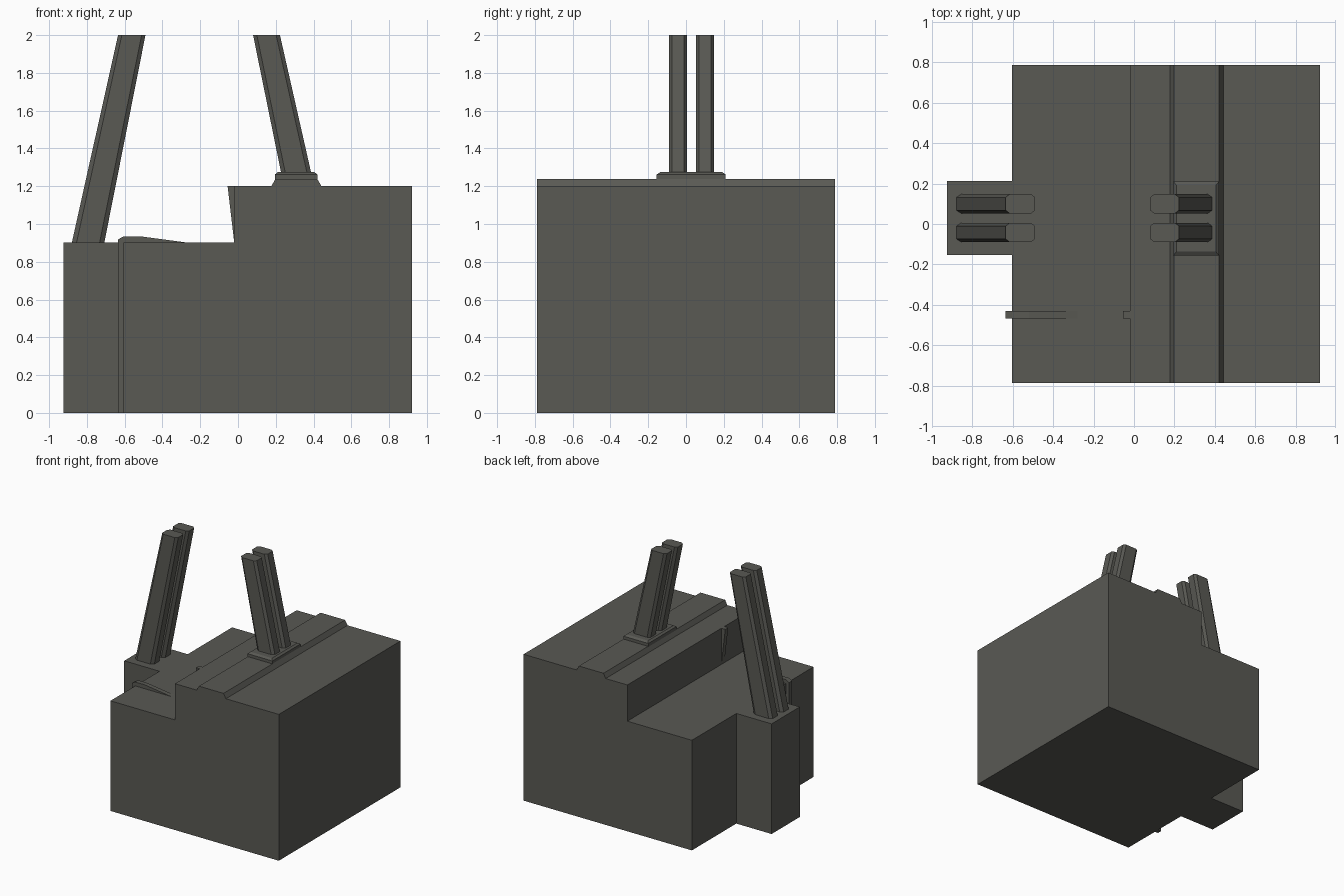
import bpy, bmesh

if "Cube" in bpy.data.objects:
    bpy.data.objects.remove(bpy.data.objects["Cube"])

grey = bpy.data.materials.new("dark_concrete_grey")
grey.diffuse_color = (0.1, 0.1, 0.088, 1)
grey.use_nodes = True
grey.node_tree.nodes["Principled BSDF"].inputs["Base Color"].default_value = grey.diffuse_color


def loft(name, lower, upper):
    """Closed solid between two matching rings of points."""
    bm = bmesh.new()
    a = [bm.verts.new(p) for p in lower]
    b = [bm.verts.new(p) for p in upper]
    n = len(a)
    bm.faces.new(a[::-1])
    bm.faces.new(b)
    for i in range(n):
        j = (i + 1) % n
        bm.faces.new((a[i], a[j], b[j], b[i]))
    bmesh.ops.recalc_face_normals(bm, faces=bm.faces)
    mesh = bpy.data.meshes.new(name)
    bm.to_mesh(mesh)
    bm.free()
    mesh.materials.append(grey)
    obj = bpy.data.objects.new(name, mesh)
    bpy.context.collection.objects.link(obj)
    return obj


def extrude_y(name, profile, y0, y1):
    """Side profile in x and z, extruded across y."""
    return loft(name, [(x, y0, z) for x, z in profile], [(x, y1, z) for x, z in profile])


def ring(x0, x1, y0, y1, z, cx=0.0, cy=0.0):
    """Horizontal rectangle, with cut corners if cx and cy are given."""
    if not cx:
        return [(x0, y0, z), (x1, y0, z), (x1, y1, z), (x0, y1, z)]
    return [(x0 + cx, y0, z), (x1 - cx, y0, z), (x1, y0 + cy, z), (x1, y1 - cy, z),
            (x1 - cx, y1, z), (x0 + cx, y1, z), (x0, y1 - cy, z), (x0, y0 + cy, z)]


# Stepped main block with the raised strip along its upper deck
extrude_y("stepped_block",
          [(-0.605, 0), (0.922, 0), (0.922, 1.2), (0.442, 1.2), (0.42, 1.238),
           (0.197, 1.238), (0.177, 1.2), (-0.02, 1.2), (-0.02, 0.903), (-0.605, 0.903)],
          -0.788, 0.788)

# Pier projecting from the left side
loft("side_pier", ring(-0.925, -0.605, -0.153, 0.212, 0),
     ring(-0.925, -0.605, -0.153, 0.212, 0.903))

# Thin rib climbing the left side and running onto the lower deck
extrude_y("low_rib",
          [(-0.635, 0), (-0.6, 0), (-0.6, 0.89), (-0.28, 0.89), (-0.28, 0.903),
           (-0.52, 0.935), (-0.605, 0.935), (-0.635, 0.918)], -0.468, -0.43)

# Thin rib on the step wall
extrude_y("step_rib", [(-0.015, 0.903), (-0.02, 0.903), (-0.055, 1.2), (-0.015, 1.2)],
          -0.468, -0.43)

# Bearing pad with a bevelled top edge
loft("bearing_pad", ring(0.195, 0.42, -0.155, 0.21, 1.225),
     ring(0.195, 0.42, -0.155, 0.21, 1.262))
loft("bearing_pad_top", ring(0.195, 0.42, -0.155, 0.21, 1.262),
     ring(0.21, 0.405, -0.137, 0.192, 1.274))

# Two pairs of leaning, tapered legs with cut corners
for side, y0 in (("near", -0.09), ("far", 0.052)):
    y1 = y0 + 0.096
    loft(f"left_leg_{side}", ring(-0.88, -0.708, y0, y1, 0.9, 0.025, 0.016),
         ring(-0.635, -0.49, y0, y1, 2.0, 0.02, 0.016))
    loft(f"right_leg_{side}", ring(0.229, 0.388, y0, y1, 1.268, 0.022, 0.016),
         ring(0.08, 0.222, y0, y1, 2.0, 0.02, 0.016))
